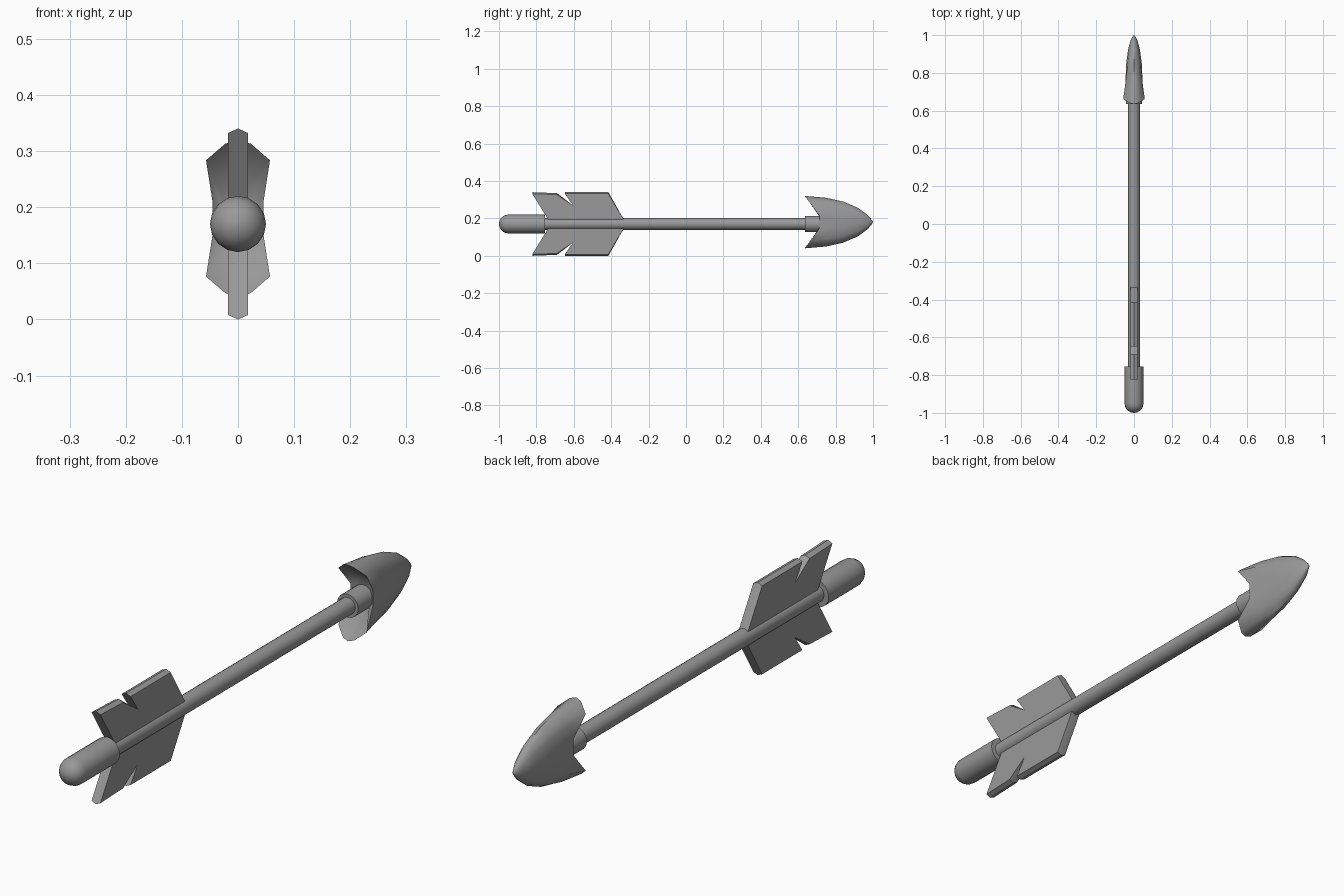
import bpy, bmesh
from math import radians, cos, sin, pi

cube = bpy.data.objects.get("Cube")
if cube:
    bpy.data.objects.remove(cube)

AXIS_Z = 0.17
grey = bpy.data.materials.new("plain grey")
grey.use_nodes = True
grey.diffuse_color = (0.32, 0.32, 0.32, 1)
grey.node_tree.nodes["Principled BSDF"].inputs["Base Color"].default_value = grey.diffuse_color


def finish(bm, name, angle):
    bmesh.ops.recalc_face_normals(bm, faces=bm.faces)
    mesh = bpy.data.meshes.new(name)
    bm.to_mesh(mesh)
    bm.free()
    mesh.materials.append(grey)
    ob = bpy.data.objects.new(name, mesh)
    bpy.context.collection.objects.link(ob)
    bpy.ops.object.select_all(action='DESELECT')
    ob.select_set(True)
    bpy.context.view_layer.objects.active = ob
    bpy.ops.object.shade_smooth_by_angle(angle=radians(angle))
    return ob


def skin(bm, rings):
    """Join neighbouring closed rings with quads."""
    for a, b in zip(rings, rings[1:]):
        n = len(a)
        for i in range(n):
            j = (i + 1) % n
            bm.faces.new((a[i], a[j], b[j], b[i]))


def lathe(name, profile, sides=16):
    """Turn (y, radius) pairs around the long axis."""
    bm = bmesh.new()
    rings = []
    for y, r in profile:
        angles = [2 * pi * i / sides for i in range(sides)]
        rings.append([bm.verts.new((r * cos(a), y, AXIS_Z + r * sin(a))) for a in angles])
    skin(bm, rings)
    bm.faces.new(rings[0])
    bm.faces.new(rings[-1])
    return finish(bm, name, 40)


# Shaft, rounded nock and collar behind the head
lathe("shaft", [(-0.78, 0.031), (0.74, 0.031)])
dome = [(-0.95 - 0.05 * cos(t * pi / 10), max(0.05 * sin(t * pi / 10), 0.002)) for t in range(6)]
lathe("nock", dome + [(-0.755, 0.05)])
lathe("head_collar", [(0.635, 0.043), (0.75, 0.043)])

# Notched fletching vanes with a ridged outer edge: (y, distance from axis)
OUTLINE = [(-0.33, 0.02), (-0.415, 0.17), (-0.648, 0.17), (-0.605, 0.10),
           (-0.69, 0.165), (-0.822, 0.17), (-0.735, 0.02)]


def vane(name, side):
    bm = bmesh.new()
    rings = []
    for x, drop in ((-0.018, 0.008), (0, 0), (0.018, 0.008)):
        rings.append([bm.verts.new((x, y, AXIS_Z + side * (d - drop * (d > 0.12))))
                      for y, d in OUTLINE])
    skin(bm, rings)
    bm.faces.new(rings[0])
    bm.faces.new(rings[-1])
    finish(bm, name, 30)


vane("upper_vane", 1)
vane("lower_vane", -1)

# Broad head: quarter sections (x, z) mirrored into rings, barbed at the rear
BARBED = [(0, 1), (0.4, 0.95), (1, 0.74), (0.8, 0.22)]
ROUND = [(0, 1), (0.45, 0.9), (0.8, 0.62), (1, 0.2)]
REAR_Y = [0.635, 0.64, 0.662, 0.715]
STATIONS = [(None, 0.057, 0.14, 0), (0.75, 0.05, 0.13, 0.5), (0.84, 0.043, 0.11, 0.9),
            (0.92, 0.032, 0.076, 1), (0.97, 0.019, 0.038, 1), (0.995, 0.006, 0.01, 1)]
HEAD_Z = 0.18


def section(bm, y, w, h, t):
    quarter = []
    for i, (b, r) in enumerate(zip(BARBED, ROUND)):
        x, z = (b[k] + (r[k] - b[k]) * t for k in (0, 1))
        quarter.append((x * w, REAR_Y[i] if y is None else y, z * h))
    half = quarter + [(x, yy, -z) for x, yy, z in reversed(quarter)]
    loop = half + [(-x, yy, z) for x, yy, z in reversed(half[1:-1])]
    return [bm.verts.new((x, yy, HEAD_Z + z)) for x, yy, z in loop]


bm = bmesh.new()
hollow = section(bm, 0.725, 0.03, 0.06, 0.5)
rings = [hollow] + [section(bm, *s) for s in STATIONS]
skin(bm, rings)
bm.faces.new(hollow)
tip = bm.verts.new((0, 1, HEAD_Z + 0.003))
last = rings[-1]
for i in range(len(last)):
    bm.faces.new((last[i], last[(i + 1) % len(last)], tip))
finish(bm, "arrow_head", 50)
